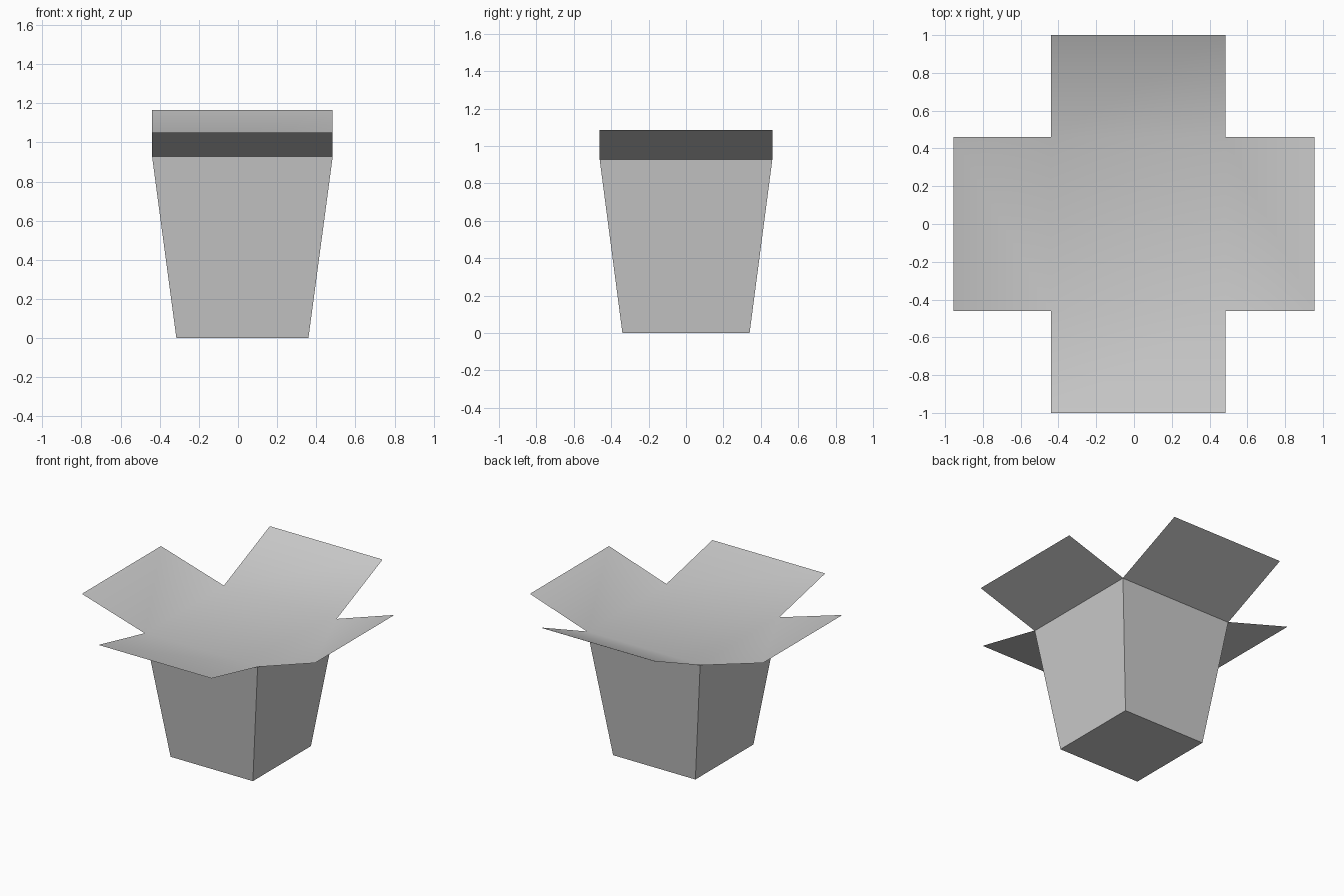
import bpy
import bmesh

cube = bpy.data.objects.get("Cube")
if cube:
    bpy.data.objects.remove(cube, do_unlink=True)

card = bpy.data.materials.new("light grey card")
card.use_nodes = True
grey = (0.6, 0.6, 0.6, 1)
card.diffuse_color = grey
card.node_tree.nodes["Principled BSDF"].inputs["Base Color"].default_value = grey

CX = 0.0225          # the box sits slightly to one side between its flaps
RIM_Z = 0.93
RIM = (0.4615, 0.4615)
BASE = (0.3375, 0.34)
# outer edge of each flap: axis, position, height; in order front, left, back, right
FLAPS = [(1, -1.0, 1.05), (0, 0.955, 1.085), (1, 1.0, 1.165), (0, -0.955, 1.085)]
CORNERS = [(-1, -1), (1, -1), (1, 1), (-1, 1)]


def ring(bm, half, z):
    """Four corners of a rectangle, anticlockwise from the front right."""
    return [bm.verts.new((CX + sx * half[0], sy * half[1], z)) for sx, sy in CORNERS]


def add_flaps(bm, rim, drop):
    """One quad hinged on each rim edge, facing up."""
    for i, (axis, pos, z) in enumerate(FLAPS):
        a, b = rim[i], rim[(i + 1) % 4]
        tips = []
        for v in (a, b):
            co = v.co.copy()
            co[axis] = pos
            co.z = z - drop
            tips.append(bm.verts.new(co))
        bm.faces.new((tips[0], tips[1], b, a))


def finish(bm, name, smooth):
    mesh = bpy.data.meshes.new(name)
    for f in bm.faces:
        f.smooth = smooth
    bm.to_mesh(mesh)
    bm.free()
    mesh.materials.append(card)
    obj = bpy.data.objects.new(name, mesh)
    bpy.context.collection.objects.link(obj)


# Box body: tapered walls, base and the flat undersides of the flaps
drop = 0.003
bm = bmesh.new()
rim = ring(bm, RIM, RIM_Z - drop)
add_flaps(bm, rim, drop)
bmesh.ops.reverse_faces(bm, faces=bm.faces[:])
base = ring(bm, BASE, 0)
for i in range(4):
    j = (i + 1) % 4
    bm.faces.new((base[i], base[j], rim[j], rim[i]))
bm.faces.new(base[::-1])
finish(bm, "box_body", False)

# Top sheet: softly shaded centre panel and the upper sides of the flaps
bm = bmesh.new()
rim = ring(bm, RIM, RIM_Z)
bm.faces.new(rim)
add_flaps(bm, rim, 0)
finish(bm, "top_sheet", True)
